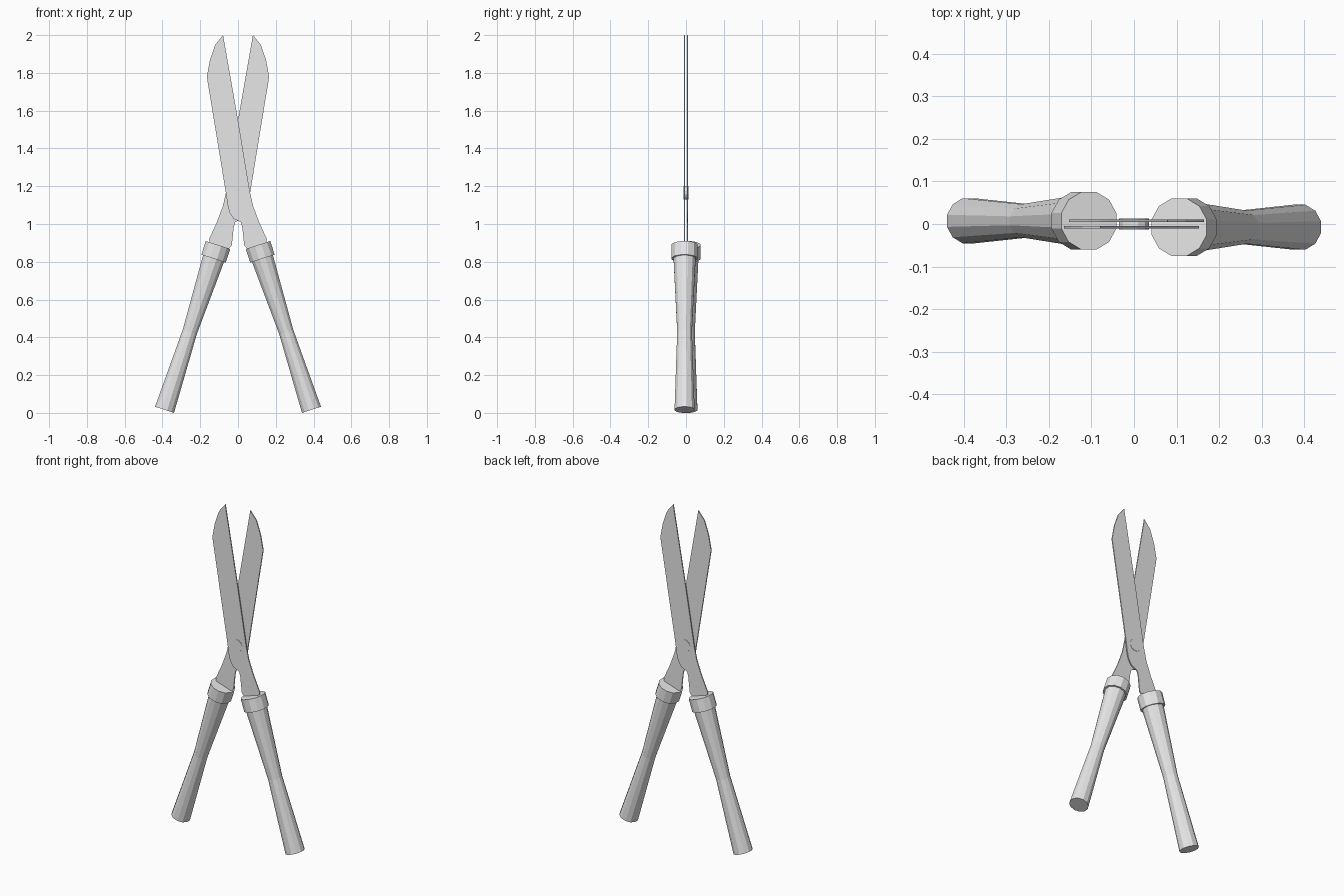
import bpy, bmesh, math
from mathutils import Matrix, Vector

if "Cube" in bpy.data.objects:
    bpy.data.objects.remove(bpy.data.objects["Cube"])

grey = bpy.data.materials.new("light grey")
grey.diffuse_color = (0.8, 0.8, 0.8, 1)
grey.use_nodes = True
grey.node_tree.nodes["Principled BSDF"].inputs["Base Color"].default_value = grey.diffuse_color

OFFSET = 0.0075      # each half sits this far from the middle plane
THICK = 0.0065
SIDES = 12


def finish(name, bm, matrix):
    bm.transform(matrix)
    bmesh.ops.recalc_face_normals(bm, faces=bm.faces[:])
    mesh = bpy.data.meshes.new(name)
    bm.to_mesh(mesh)
    bm.free()
    mesh.materials.append(grey)
    obj = bpy.data.objects.new(name, mesh)
    bpy.context.collection.objects.link(obj)


def lathe(name, profile, matrix):
    """Closed faceted solid from (radius, height) rings around local z."""
    bm = bmesh.new()
    rings = []
    for r, h in profile:
        r /= math.cos(math.pi / SIDES)
        angles = [(i + 0.5) * math.tau / SIDES for i in range(SIDES)]
        rings.append([bm.verts.new((r * math.cos(a), r * math.sin(a), h)) for a in angles])
    for a, b in zip(rings, rings[1:]):
        for i in range(SIDES):
            j = (i + 1) % SIDES
            bm.faces.new((a[i], a[j], b[j], b[i]))
    bm.faces.new(rings[0][::-1])
    bm.faces.new(rings[-1])
    finish(name, bm, matrix)


def plate(name, outline, y, matrix):
    """Flat plate from an x-z outline, centred on y."""
    bm = bmesh.new()
    face = bm.faces.new([bm.verts.new((x, y - THICK / 2, z)) for x, z in outline])
    out = bmesh.ops.extrude_face_region(bm, geom=[face])
    verts = [v for v in out["geom"] if isinstance(v, bmesh.types.BMVert)]
    bmesh.ops.translate(bm, verts=verts, vec=(0, THICK, 0))
    finish(name, bm, matrix)


# Blade and tang outline: upper left tip, crossing down to the right handle
blade = [(-0.079, 2.0), (-0.12, 1.95), (-0.148, 1.87), (-0.165, 1.78),
         (-0.065, 1.17), (-0.055, 1.10), (-0.045, 1.06), (-0.024, 1.028),
         (0.0, 1.017), (0.015, 1.01), (0.023, 0.98), (0.033, 0.885),
         (0.05, 0.868), (0.15, 0.90), (0.153, 0.92), (0.112, 1.01),
         (0.08, 1.095), (0.063, 1.17), (0.0, 1.55)]

# Handle axis from its bottom end to its top end
bottom = Vector((0.389, -OFFSET, 0.0165))
top = Vector((0.106, -OFFSET, 0.889))
axis = top - bottom
length = axis.length
tilt = Matrix.Rotation(math.atan2(axis.x, axis.z), 4, 'Y')
place = Matrix.Translation(bottom) @ tilt

# The two halves are the same shape turned half way round
for side, turn in (("right", 0), ("left", math.pi)):
    spin = Matrix.Rotation(turn, 4, 'Z')
    plate(side + "_blade", blade, -OFFSET, spin)
    lathe(side + "_handle", [(0.053, 0), (0.039, 0.434), (0.06, length - 0.04)], spin @ place)
    lathe(side + "_collar", [(0.068, length - 0.076), (0.068, length)], spin @ place)

# Pivot screw through both blades
pivot = Matrix.Translation((0, 0, 1.165)) @ Matrix.Rotation(math.pi / 2, 4, 'X')
lathe("pivot_screw", [(0.035, -0.0125), (0.035, 0.0125)], pivot)
